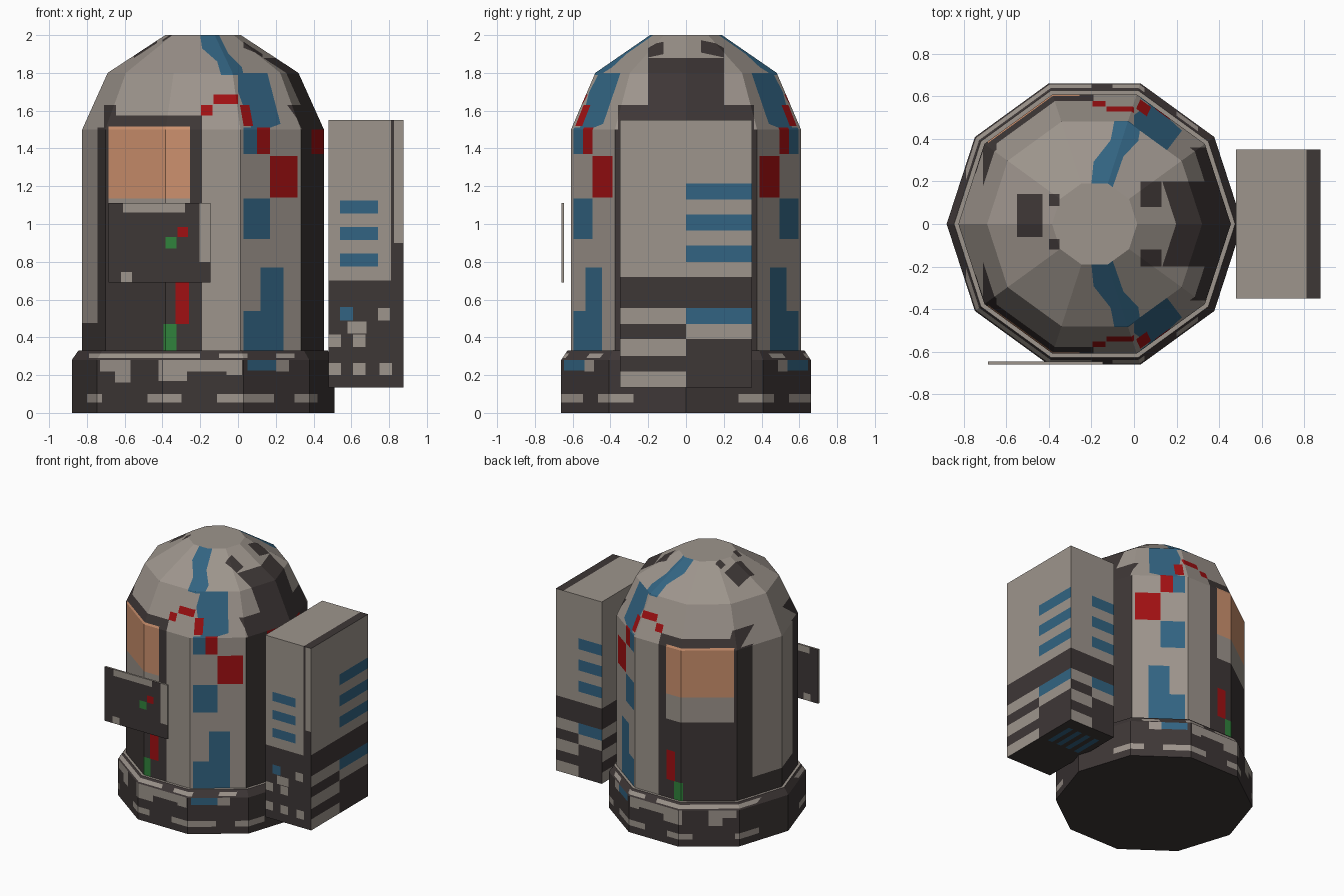
import bpy
import bmesh
from math import cos, sin, pi
from mathutils import Matrix, Vector

start_cube = bpy.data.objects.get("Cube")
if start_cube:
    bpy.data.objects.remove(start_cube)

# Colours (linear)
COLOURS = {
    "light": (.34, .30, .265), "dark": (.048, .038, .037),
    "blue": (.032, .127, .223), "red": (.35, .005, .006),
    "orange": (.61, .283, .156), "green": (.03, .223, .045),
}
NAMES = list(COLOURS)
MATERIALS = []
for name, rgb in COLOURS.items():
    material = bpy.data.materials.new(name + " paint")
    material.use_nodes = True
    material.diffuse_color = (*rgb, 1)
    shader = material.node_tree.nodes["Principled BSDF"]
    shader.inputs["Base Color"].default_value = (*rgb, 1)
    shader.inputs["Roughness"].default_value = .8
    MATERIALS.append(material)

# Paint directions: horizontal axis, vertical axis, and which faces take the paint
BOTH_SIDES = (0, 2, lambda n: abs(n.y) > .1)
FRONT = (0, 2, lambda n: n.y < -.5)
BACK = (0, 2, lambda n: n.y > .5)
LEFT = (1, 2, lambda n: n.x > .3)
INNER = (1, 2, lambda n: n.x < -.5)
TOP = (0, 1, lambda n: n.z > .1)
UNDER = (0, 1, lambda n: n.z < -.9)


def rect(left, right, low, high):
    return [(left, low), (right, low), (right, high), (left, high)]


def paint(bm, view, colour, outline):
    """Cut a convex outline into the faces of one view and colour the inside."""
    u, v, facing = view
    bm.normal_update()
    faces = [f for f in bm.faces if facing(f.normal)]
    middle = [sum(axis) / len(outline) for axis in zip(*outline)]
    for start, end in zip(outline, outline[1:] + outline[:1]):
        point, inward = Vector(), Vector()
        point[u], point[v] = start
        inward[u], inward[v] = start[1] - end[1], end[0] - start[0]
        inward.normalize()
        centre = Vector()
        centre[u], centre[v] = middle
        if (centre - point).dot(inward) < 0:
            inward.negate()
        edges = {e for f in faces for e in f.edges}
        verts = {p for f in faces for p in f.verts}
        cut = bmesh.ops.bisect_plane(
            bm, geom=faces + list(edges) + list(verts), dist=.0001,
            plane_co=point, plane_no=inward)
        faces = [f for f in cut["geom"] if isinstance(f, bmesh.types.BMFace)
                 and (f.calc_center_median() - point).dot(inward) > 0]
        if not faces:
            return
    for f in faces:
        f.material_index = NAMES.index(colour)


def finish(bm, name):
    mesh = bpy.data.meshes.new(name)
    bm.normal_update()
    bm.to_mesh(mesh)
    bm.free()
    for material in MATERIALS:
        mesh.materials.append(material)
    bpy.context.collection.objects.link(bpy.data.objects.new(name, mesh))


def block(xs, ys, zs):
    bm = bmesh.new()
    spans = (xs, ys, zs)
    size = [high - low for low, high in spans]
    place = Matrix.Translation([(low + high) / 2 for low, high in spans])
    bmesh.ops.create_cube(bm, size=1, matrix=place @ Matrix.Diagonal((*size, 1)))
    return bm


def turned(profile, sides, centre_x):
    bm = bmesh.new()
    rings = []
    for radius, z in profile:
        angles = [2 * pi * i / sides for i in range(sides)]
        rings.append([bm.verts.new((centre_x + radius * cos(a), radius * sin(a), z))
                      for a in angles])
    for low, high in zip(rings, rings[1:]):
        for i in range(sides):
            j = (i + 1) % sides
            bm.faces.new((low[i], low[j], high[j], high[i]))
    bm.faces.new(rings[0][::-1])
    bm.faces.new(rings[-1])
    return bm


# Ten-sided domed body with its foot ring
body = turned([(.695, 0), (.695, .28), (.66, .33), (.64, .33),
               (.64, 1.5), (.505, 1.8), (.2, 2)], sides=10, centre_x=-.185)

# Foot ring camouflage
paint(body, BOTH_SIDES, "dark", rect(-1, 1, 0, .33))
paint(body, UNDER, "dark", rect(-1, 1, -1, 1))
for left, right in ((-.79, -.2), (-.1, .05), (.2, .3)):
    paint(body, BOTH_SIDES, "light", rect(left, right, .29, .315))
for left, right, low in ((-.73, -.57, .22), (-.65, -.57, .16), (-.42, -.27, .17),
                         (-.27, -.06, .22), (-.06, .02, .2), (.2, .27, .22)):
    paint(body, BOTH_SIDES, "light", rect(left, right, low, .28))
for left, right in ((-.48, -.3), (-.11, .19), (.3, .42), (-.8, -.72)):
    paint(body, BOTH_SIDES, "light", rect(left, right, .055, .1))
paint(body, BOTH_SIDES, "blue", rect(.05, .2, .225, .28))

# Dark bay around the window, on front and back alike
paint(body, BOTH_SIDES, "dark", rect(-.745, -.19, .33, 1.51))
paint(body, BOTH_SIDES, "dark", rect(-.71, -.19, 1.51, 1.575))
paint(body, BOTH_SIDES, "dark", rect(-.71, -.645, 1.575, 1.63))
paint(body, BOTH_SIDES, "dark", rect(-.83, -.745, .33, .475))
paint(body, BOTH_SIDES, "orange", rect(-.685, -.255, 1.135, 1.515))
paint(body, BOTH_SIDES, "light", rect(-.685, -.255, .94, 1.135))
paint(body, BOTH_SIDES, "red", rect(-.33, -.26, .47, .7))
paint(body, BOTH_SIDES, "green", rect(-.395, -.325, .33, .47))

# Dark spine beside the pack
paint(body, BOTH_SIDES, "dark", rect(.333, .46, .33, 1.5))
paint(body, BOTH_SIDES, "red", rect(.39, .46, 1.37, 1.51))
paint(body, LEFT, "dark", rect(-.36, .36, 1.5, 1.63))
paint(body, LEFT, "dark", rect(-.2, .2, 1.63, 1.88))

# Blue stripe down the dome and wall
paint(body, BOTH_SIDES, "blue", [(-.2, 2), (-.1, 2), (-.05, 1.9), (-.11, 1.86), (-.19, 1.93)])
paint(body, BOTH_SIDES, "blue", [(-.11, 1.86), (-.05, 1.9), (.02, 1.83), (.03, 1.79), (-.09, 1.79)])
paint(body, BOTH_SIDES, "blue", [(0, 1.8), (.155, 1.8), (.225, 1.53), (.17, 1.51), (.07, 1.51), (0, 1.7)])
paint(body, BOTH_SIDES, "blue", rect(.03, .1, 1.37, 1.51))
paint(body, BOTH_SIDES, "blue", rect(.03, .17, .92, 1.135))
paint(body, BOTH_SIDES, "blue", rect(.12, .24, .54, .77))
paint(body, BOTH_SIDES, "blue", rect(.03, .24, .33, .54))

# Red blocks along the stripe
paint(body, BOTH_SIDES, "red", rect(.17, .315, 1.14, 1.36))
paint(body, BOTH_SIDES, "red", rect(.1, .17, 1.37, 1.51))
paint(body, BOTH_SIDES, "red", [(.01, 1.63), (.06, 1.63), (.08, 1.52), (.03, 1.52)])
paint(body, BOTH_SIDES, "red", rect(-.13, 0, 1.635, 1.685))
paint(body, BOTH_SIDES, "red", rect(-.195, -.135, 1.575, 1.63))

# Dark spots on the crown
for left, right, low, high in ((-.55, -.43, -.06, .14), (-.4, -.35, .085, .14),
                               (-.4, -.35, -.12, -.07), (.03, .13, .08, .2),
                               (.03, .13, -.2, -.12)):
    paint(body, TOP, "dark", rect(left, right, low, high))
finish(body, "domed_body")

# Pack floating beside the body
pack = block((.48, .875), (-.35, .35), (.135, 1.55))
paint(pack, TOP, "dark", rect(.81, .9, -1, 1))
paint(pack, UNDER, "dark", rect(0, 1, -1, 1))
for x in (.53, .61, .69, .77):
    paint(pack, UNDER, "blue", rect(x, x + .04, .02, .25))

# Pack front: slots above, speckles below
paint(pack, FRONT, "dark", rect(0, 1, 0, .7))
paint(pack, FRONT, "dark", rect(.81, .825, .7, 1.55))
paint(pack, FRONT, "dark", rect(.81, .9, .7, .9))
for low in (.775, .915, 1.055):
    paint(pack, FRONT, "blue", rect(.54, .74, low, low + .07))
paint(pack, FRONT, "blue", rect(.54, .61, .49, .56))
paint(pack, FRONT, "light", rect(.58, .68, .42, .485))
for left, low in ((.74, .49), (.48, .35), (.61, .35), (.48, .2), (.61, .2), (.75, .2)):
    paint(pack, FRONT, "light", rect(left, left + .065, low, low + .065))

# Banded pack faces: plain half from start to middle, slotted half up to end
for view, start, middle, end in ((LEFT, -.35, 0, .35), (BACK, .875, .68, .48),
                                 (INNER, .35, 0, -.35)):
    paint(pack, view, "dark", rect(start, end, .135, .72))
    paint(pack, view, "light", rect(start, middle, .39, .555))
    paint(pack, view, "dark", rect(start, middle, .39, .47))
    paint(pack, view, "light", rect(start, middle, .3, .39))
    paint(pack, view, "light", rect(start, middle, .135, .22))
    paint(pack, view, "light", rect(middle, end, .39, .47))
    for low in (.47, .8, .965, 1.13):
        paint(pack, view, "blue", rect(middle, end, low, low + .085))
finish(pack, "side_pack")

# Thin control plate in front of the bay
plate = block((-.685, -.145), (-.66, -.645), (.69, 1.11))
paint(plate, BOTH_SIDES, "dark", rect(-1, 0, 0, 2))
paint(plate, UNDER, "dark", rect(-1, 0, -1, 0))
paint(plate, BOTH_SIDES, "light", rect(-.61, -.28, 1.06, 1.11))
paint(plate, BOTH_SIDES, "light", rect(-.205, -.145, .8, 1.11))
paint(plate, BOTH_SIDES, "light", rect(-.62, -.56, .69, .745))
paint(plate, BOTH_SIDES, "red", rect(-.32, -.265, .93, .985))
paint(plate, BOTH_SIDES, "green", rect(-.385, -.325, .87, .93))
finish(plate, "control_plate")
